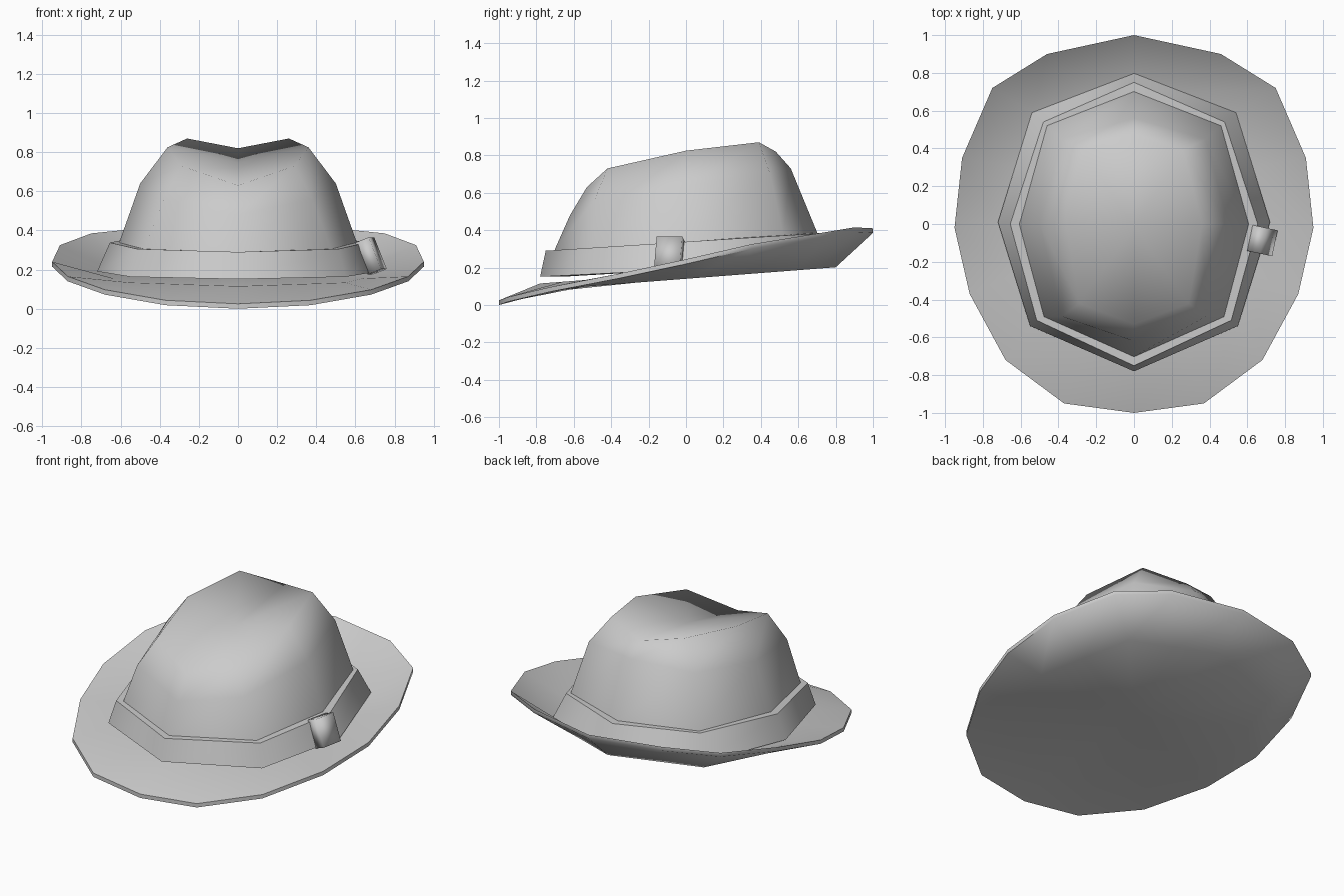
import bpy, bmesh, math
from mathutils import Matrix

if "Cube" in bpy.data.objects:
    bpy.data.objects.remove(bpy.data.objects["Cube"])


def mirrored(half):
    """Close a right-hand half outline (front to back) into a full ring."""
    return half + [(-x, y, z) for x, y, z in half[-2:0:-1]]


def finish(bm, name, angle):
    bmesh.ops.recalc_face_normals(bm, faces=bm.faces[:])
    me = bpy.data.meshes.new(name)
    bm.to_mesh(me)
    bm.free()
    ob = bpy.data.objects.new(name, me)
    bpy.context.collection.objects.link(ob)
    bpy.ops.object.select_all(action='DESELECT')
    bpy.context.view_layer.objects.active = ob
    ob.select_set(True)
    bpy.ops.object.shade_smooth_by_angle(angle=math.radians(angle))
    return ob


def loft(name, halves, start=None, end=None, closed=False, angle=60):
    """Skin mirrored rings; optional centre points cap the two ends."""
    bm = bmesh.new()
    rings = [[bm.verts.new(p) for p in mirrored(h)] for h in halves]
    n = len(rings[0])
    pairs = list(zip(rings, rings[1:]))
    if closed:
        pairs.append((rings[-1], rings[0]))
    for a, b in pairs:
        for i in range(n):
            j = (i + 1) % n
            bm.faces.new((a[i], a[j], b[j], b[i]))
    for centre, ring in ((start, rings[0]), (end, rings[-1])):
        if centre:
            c = bm.verts.new(centre)
            for i in range(n):
                bm.faces.new((c, ring[i], ring[(i + 1) % n]))
    return finish(bm, name, angle)


def subdivided(half):
    """Insert midpoints so an 8-sided ring matches the 16-sided brim."""
    out = [half[0]]
    for a, b in zip(half, half[1:]):
        out += [tuple((p + q) / 2 for p, q in zip(a, b)), b]
    return out


# Brim: upswept 16-sided edge around a tilted, closed base
outline = [(0, -1, 0), (.37, -.95, .018), (.68, -.72, .072), (.87, -.37, .14),
           (.95, -.02, .215), (.91, .35, .30), (.75, .72, .36),
           (.46, .90, .39), (0, 1, .385)]
base_xy = [(0, -.78), (.55, -.54), (.72, .01), (.54, .59), (0, .80)]
under = subdivided([(x, y, .14 + .077 * y) for x, y in base_xy])
raise_by = lambda ring, d: [(x, y, z + d) for x, y, z in ring]
loft("brim", [under, outline, raise_by(outline, .025), raise_by(under, .035)],
     start=(0, 0, .14), end=(0, 0, .175))

# Crown: tapered octagon with a pinched, creased top
crown_rings = [
    [(0, -.74, .17), (.51, -.51, .17), (.655, 0, .18), (.48, .54, .21), (0, .75, .23)],
    [(0, -.70, .30), (.475, -.49, .31), (.605, 0, .345), (.46, .52, .375), (0, .70, .39)],
    [(0, -.62, .48), (.38, -.49, .56), (.50, 0, .64), (.38, .45, .70), (0, .56, .73)],
    [(0, -.53, .63), (.29, -.42, .73), (.36, 0, .825), (.26, .39, .87), (0, .48, .82)],
]
loft("crown", crown_rings, end=(0, -.02, .745), angle=80)

# Hat band: flared ring with a flat top edge
band_low = [(x, y, .19 + .05 * y) for x, y in base_xy]
band_top_xy = [(0, -.75), (.515, -.51), (.655, 0), (.48, .54), (0, .75)]
band_top = [(x, y, .338 + .064 * y) for x, y in band_top_xy]
band_in = [(x * .9, y * .9, z) for x, y, z in band_top]
band_in_low = [(x * .85, y * .85, z) for x, y, z in band_low]
loft("hat_band", [band_low, band_top, band_in, band_in_low], closed=True, angle=50)

# Band loop: small tilted block on the right side
bm = bmesh.new()
mat = (Matrix.Translation((.68, -.088, .27)) @ Matrix.Rotation(math.radians(-12), 4, 'Z')
       @ Matrix.Rotation(math.radians(-22), 4, 'Y') @ Matrix.Diagonal((.075, .14, .175, 1)))
bmesh.ops.create_cube(bm, size=1, matrix=mat)
finish(bm, "band_loop", 100)
